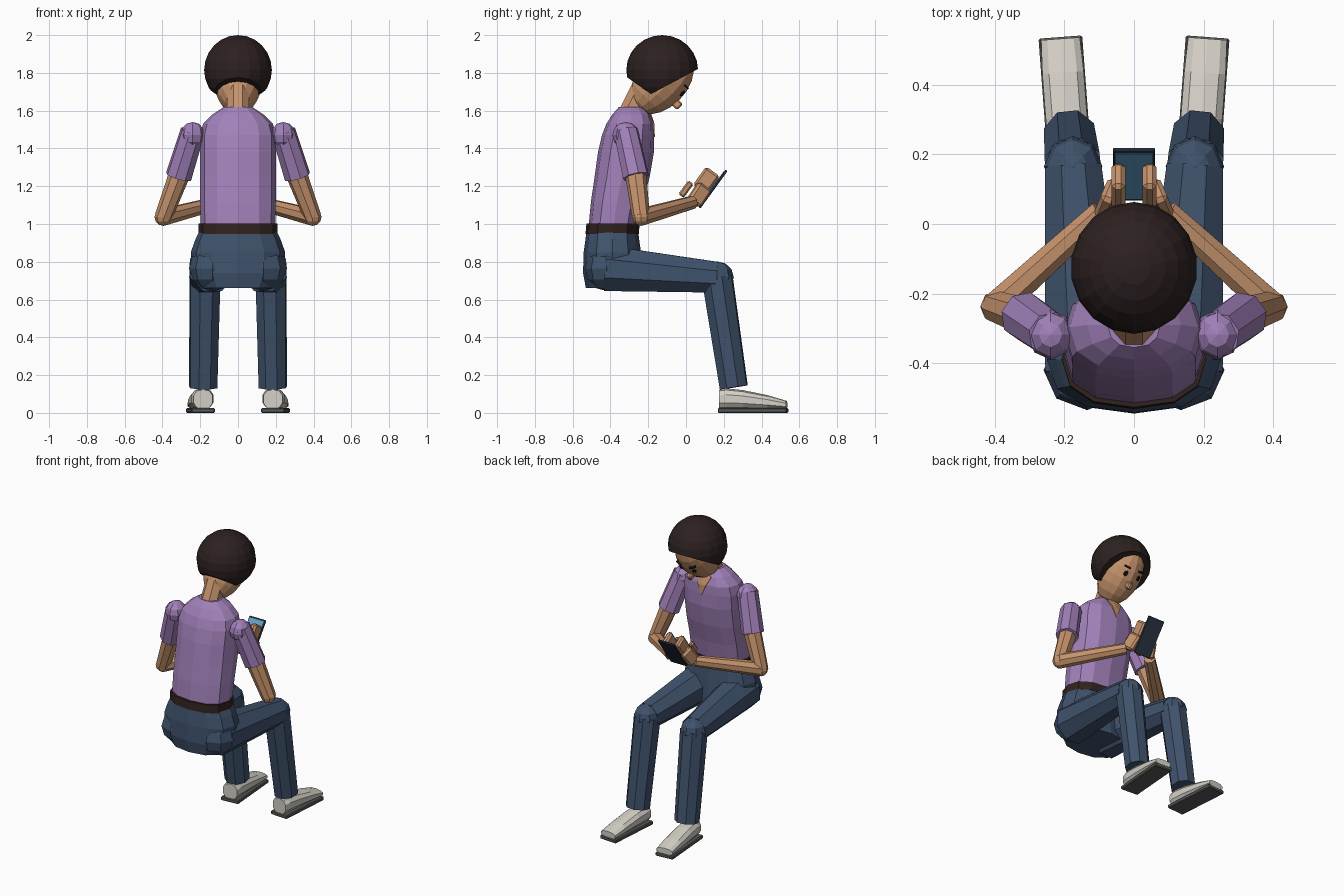
import bpy, bmesh, math
from mathutils import Vector, Matrix

cube = bpy.data.objects.get("Cube")
if cube:
    bpy.data.objects.remove(cube)


def material(name, rgb):
    m = bpy.data.materials.new(name)
    m.use_nodes = True
    m.diffuse_color = (*rgb, 1)
    m.node_tree.nodes["Principled BSDF"].inputs["Base Color"].default_value = (*rgb, 1)
    return m


SKIN = material("skin", (0.56, 0.29, 0.15))
SHIRT = material("purple shirt", (0.36, 0.22, 0.49))
JEANS = material("blue denim", (0.05, 0.085, 0.15))
HAIR = material("dark hair", (0.026, 0.015, 0.015))
BELT = material("brown belt", (0.03, 0.016, 0.013))
SHOE = material("off white", (0.66, 0.63, 0.57))
SOLE = material("grey sole", (0.10, 0.10, 0.095))
CASE = material("navy case", (0.025, 0.04, 0.065))
SCREEN = material("blue screen", (0.13, 0.36, 0.60))
INK = material("black", (0.008, 0.006, 0.006))


def finish(name, bm, mat):
    bmesh.ops.recalc_face_normals(bm, faces=bm.faces)
    mesh = bpy.data.meshes.new(name)
    bm.to_mesh(mesh)
    bm.free()
    mesh.materials.append(mat)
    ob = bpy.data.objects.new(name, mesh)
    bpy.context.collection.objects.link(ob)
    return ob


def limb(name, a, b, r1, r2, mat, n=8):
    """Tapered prism from point a to point b."""
    a, b = Vector(a), Vector(b)
    d = b - a
    turn = d.to_track_quat('Z', 'Y').to_matrix().to_4x4()
    half_step = Matrix.Rotation(math.pi / n, 4, 'Z')
    bm = bmesh.new()
    bmesh.ops.create_cone(bm, cap_ends=True, segments=n, radius1=r1, radius2=r2, depth=d.length,
                          matrix=Matrix.Translation((a + b) / 2) @ turn @ half_step)
    return finish(name, bm, mat)


def ball(name, loc, radii, mat, rot=Matrix(), u=8, v=6, cuts=()):
    """Ellipsoid, optionally trimmed by planes given as (point, outward normal)."""
    bm = bmesh.new()
    bmesh.ops.create_uvsphere(bm, u_segments=u, v_segments=v, radius=1,
                              matrix=Matrix.Translation(loc) @ rot @ Matrix.Diagonal((*radii, 1)))
    for co, no in cuts:
        res = bmesh.ops.bisect_plane(bm, geom=bm.verts[:] + bm.edges[:] + bm.faces[:],
                                     plane_co=co, plane_no=no, clear_outer=True)
        rim = [e for e in res["geom_cut"] if isinstance(e, bmesh.types.BMEdge)]
        bmesh.ops.contextual_create(bm, geom=rim)
    return finish(name, bm, mat)


def box(name, loc, size, mat, rot=Matrix(), bevel=0.0):
    bm = bmesh.new()
    bmesh.ops.create_cube(bm, size=1, matrix=Matrix.Translation(loc) @ rot @ Matrix.Diagonal((*size, 1)))
    if bevel:
        bmesh.ops.bevel(bm, geom=bm.edges[:], offset=bevel, segments=1, affect='EDGES')
    return finish(name, bm, mat)


def loft(name, rings, mat, n=12, square=0.85, frame=Matrix()):
    """Skin over (height, centre, half width, half depth) rings."""
    bm = bmesh.new()
    loops = []
    for h, c, rx, ry in rings:
        loop = []
        for i in range(n):
            s, k = math.sin(math.tau * i / n), math.cos(math.tau * i / n)
            x = math.copysign(abs(s) ** square, s) * rx
            y = math.copysign(abs(k) ** square, k) * ry + c
            loop.append(bm.verts.new(frame @ Vector((x, y, h))))
        loops.append(loop)
    for lo, hi in zip(loops, loops[1:]):
        for i in range(n):
            j = (i + 1) % n
            bm.faces.new((lo[i], lo[j], hi[j], hi[i]))
    bm.faces.new(loops[0])
    bm.faces.new(loops[-1])
    return finish(name, bm, mat)


# Trunk
loft("pelvis", [(0.66, -0.375, 0.20, 0.155), (0.74, -0.385, 0.245, 0.16), (0.85, -0.39, 0.25, 0.152),
                (0.92, -0.39, 0.225, 0.142), (0.96, -0.39, 0.205, 0.137)], JEANS)
loft("belt", [(0.948, -0.39, 0.208, 0.142), (1.003, -0.387, 0.208, 0.14)], BELT)
loft("shirt_body", [(0.995, -0.383, 0.198, 0.132), (1.12, -0.365, 0.2, 0.138), (1.25, -0.338, 0.2, 0.146),
                    (1.38, -0.318, 0.2, 0.148), (1.47, -0.307, 0.2, 0.138), (1.53, -0.297, 0.185, 0.125),
                    (1.58, -0.29, 0.135, 0.1), (1.62, -0.29, 0.075, 0.065)], SHIRT)

# Open collar
bm = bmesh.new()
tip, mid_l, mid, mid_r, top_l, top, top_r = [bm.verts.new(p) for p in (
    (0, -0.165, 1.46), (0.03, -0.168, 1.53), (0, -0.167, 1.53), (-0.03, -0.168, 1.53),
    (0.055, -0.195, 1.585), (0, -0.185, 1.585), (-0.055, -0.195, 1.585))]
for f in ((tip, mid_l, mid), (tip, mid, mid_r), (mid, mid_l, top_l, top), (mid, top, top_r, mid_r)):
    bm.faces.new(f)
collar = finish("open_collar", bm, SKIN)
collar.modifiers.new("thickness", 'SOLIDIFY').thickness = 0.008

# Head, bowed forward
limb("neck", (0, -0.305, 1.57), (0, -0.235, 1.715), 0.065, 0.062, SKIN)
BOW = Matrix.Rotation(math.radians(-45), 4, 'X')
HEAD = Vector((0, -0.128, 1.75))
HEAD_R = (0.125, 0.132, 0.2)
ball("head", HEAD, HEAD_R, SKIN, BOW, 14, 10)
ball("hair", (0, -0.126, 1.815), (0.182, 0.19, 0.185), HAIR, u=18, v=12,
     cuts=[((0, -0.185, 1.688), (0, 0.47, -0.88)), ((0, -0.185, 1.688), (0, -0.57, -0.82))])


def on_face(x, up, out=0.0):
    rx, ry, rz = HEAD_R
    y = ry * math.sqrt(1 - (x / rx) ** 2 - (up / rz) ** 2) + out
    return HEAD + BOW.to_3x3() @ Vector((x, y, up))


box("nose", on_face(0, -0.025, 0.008), (0.032, 0.045, 0.045), SKIN, BOW, 0.008)
for s, side in ((1, "left"), (-1, "right")):
    wrap = BOW @ Matrix.Rotation(-s * 0.45, 4, 'Z')
    ball(side + "_eye", on_face(s * 0.05, 0.035), (0.013, 0.008, 0.017), INK, wrap)
    box(side + "_eyebrow", on_face(s * 0.052, 0.075), (0.042, 0.014, 0.011), INK, wrap)

# Limbs, both sides
for s, side in ((1, "left"), (-1, "right")):
    def p(x, y, z):
        return Vector((s * x, y, z))

    # Legs
    hip, knee, ankle = p(0.135, -0.42, 0.765), p(0.175, 0.165, 0.718), p(0.184, 0.253, 0.135)
    ball(side + "_hip", hip, (0.125, 0.115, 0.12), JEANS)
    limb(side + "_thigh", hip, knee, 0.13, 0.088, JEANS)
    ball(side + "_knee", knee, (0.084, 0.088, 0.084), JEANS)
    limb(side + "_shin", knee, ankle, 0.086, 0.078, JEANS)

    # Shoes, toes turned out a little
    turn_out = Matrix.Translation(p(0.198, 0.355, 0)) @ Matrix.Rotation(-s * 0.075, 4, 'Z')
    along = turn_out @ Matrix(((1, 0, 0, 0), (0, 0, 1, 0), (0, 1, 0, 0), (0, 0, 0, 1)))
    loft(side + "_shoe", [(-0.178, 0.072, 0.052, 0.052), (-0.14, 0.075, 0.06, 0.055), (-0.05, 0.07, 0.062, 0.05),
                          (0.08, 0.056, 0.062, 0.037), (0.178, 0.042, 0.058, 0.022)], SHOE, 10, 0.8, along)
    box(side + "_sole", turn_out @ Vector((0, 0, 0.0125)), (0.126, 0.366, 0.025), SOLE,
        turn_out.to_3x3().to_4x4(), 0.005)

    # Arms
    shoulder, cuff = p(0.24, -0.318, 1.49), p(0.315, -0.265, 1.25)
    elbow, wrist = p(0.395, -0.238, 1.037), p(0.095, 0.035, 1.115)
    ball(side + "_shoulder", shoulder - Vector((0, 0, 0.02)), (0.066, 0.072, 0.07), SHIRT)
    limb(side + "_sleeve", shoulder, cuff, 0.066, 0.071, SHIRT)
    limb(side + "_upper_arm", cuff, elbow, 0.056, 0.047, SKIN)
    ball(side + "_elbow", elbow, (0.047, 0.047, 0.047), SKIN)
    limb(side + "_forearm", elbow, wrist, 0.047, 0.036, SKIN)

    # Hands
    tilt = Matrix.Rotation(math.radians(-36), 4, 'X')
    yaw = Matrix.Rotation(s * 0.4, 4, 'Z')
    box(side + "_palm", p(0.075, 0.07, 1.155), (0.046, 0.085, 0.11), SKIN, yaw @ tilt, 0.012)
    box(side + "_fingers", p(0.045, 0.108, 1.23), (0.04, 0.09, 0.12), SKIN, tilt, 0.012)
    box(side + "_thumb", p(0.055, 0.0, 1.185), (0.028, 0.035, 0.09), SKIN, tilt, 0.008)

# Phone, screen toward the face
LEAN = Matrix.Rotation(math.radians(-36), 4, 'X')
PHONE = Vector((0, 0.143, 1.185))
box("phone", PHONE, (0.122, 0.013, 0.245), CASE, LEAN, 0.003)
box("phone_screen", PHONE + LEAN.to_3x3() @ Vector((0, -0.0075, 0)), (0.108, 0.004, 0.222), SCREEN, LEAN)
